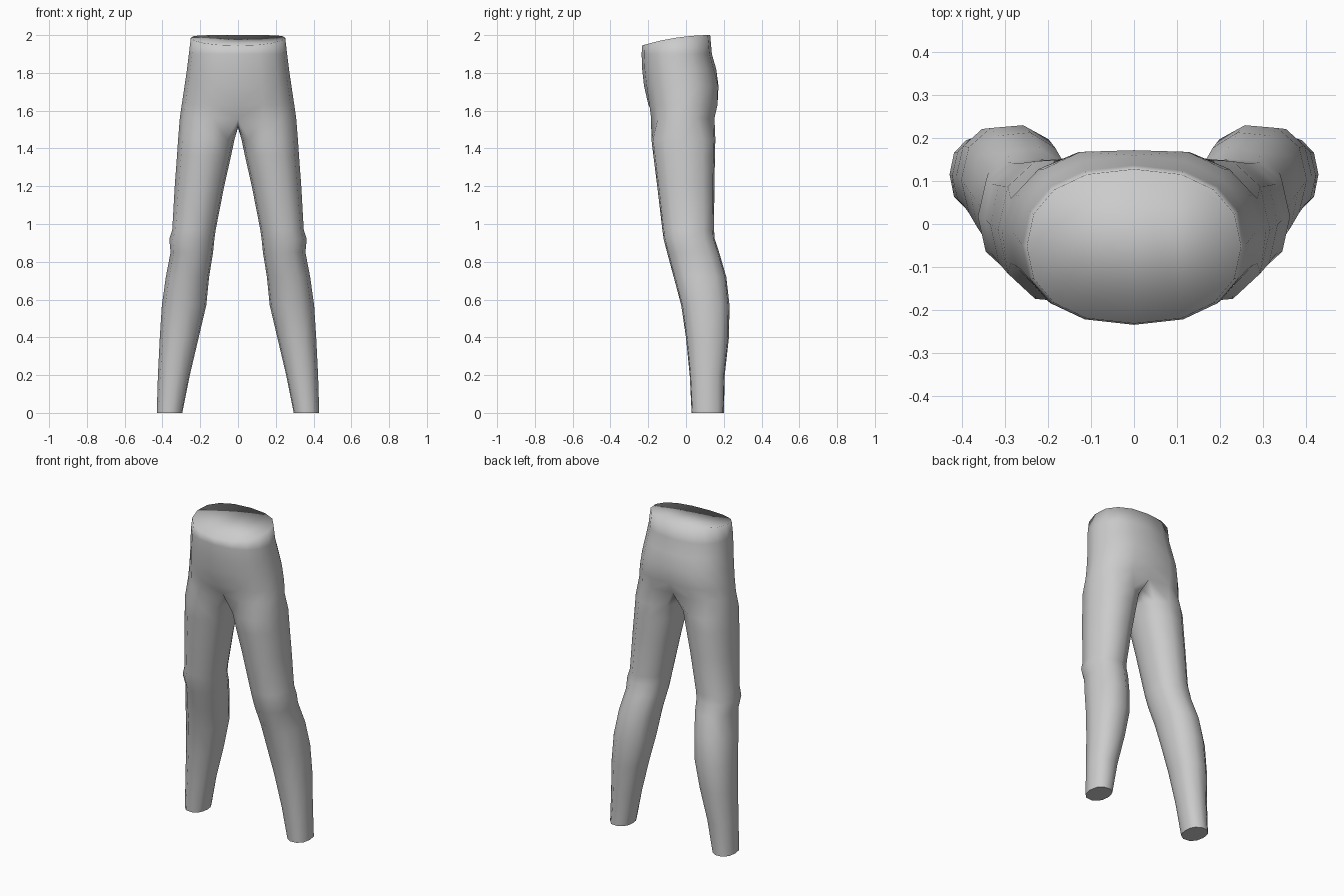
import bpy, bmesh
from math import sin, cos, radians

cube = bpy.data.objects.get("Cube")
if cube:
    bpy.data.objects.remove(cube)

grey = bpy.data.materials.new("plain grey")
grey.use_nodes = True
grey.diffuse_color = (0.6, 0.6, 0.6, 1)
grey.node_tree.nodes["Principled BSDF"].inputs["Base Color"].default_value = (0.6, 0.6, 0.6, 1)

ARC = 8     # segments around the outside, front centre to back centre
INNER = 3   # extra points on the inside of the leg


def power(v, p):
    return abs(v) ** p * (1 if v > 0 else -1)


def leg_ring(z, outer, inner, front, back):
    """Closed oval section, starting at its inner front."""
    angles = [-45 + 270 * i / ARC for i in range(ARC + 1)]
    angles += [225 + 90 * i / (INNER + 1) for i in range(1, INNER + 1)]
    cx, rx = (outer + inner) / 2, (outer - inner) / 2
    cy, ry = (front + back) / 2, (back - front) / 2 * 1.02
    return [(cx + rx * power(sin(radians(a)), 0.9), cy - ry * power(cos(radians(a)), 0.9), z)
            for a in angles]


def hip_ring(z, outer, front, back, dent_front=0, dent_back=0, rise=0):
    """Open half section from the front centre to the back centre."""
    ring = []
    cy, ry = (front + back) / 2, (back - front) / 2
    for i in range(ARC + 1):
        t = radians(180 * i / ARC)
        y = cy - ry * power(cos(t), 0.9)
        y += dent_front * (i == 0) - dent_back * (i == ARC)
        x = 0 if i in (0, ARC) else outer * sin(t) ** 0.85
        k = (y - front) / (back - front)
        ring.append((x, y, z + rise * (1 - (1 - k) ** 2)))
    return ring


# height, outer x, inner x, front y, back y
leg_sections = [
    (0.00, 0.43, 0.295, 0.03, 0.20),
    (0.20, 0.424, 0.255, 0.02, 0.205),
    (0.40, 0.414, 0.208, 0.00, 0.227),
    (0.57, 0.403, 0.168, -0.025, 0.23),
    (0.72, 0.382, 0.153, -0.065, 0.213),
    (0.85, 0.357, 0.132, -0.10, 0.175),
    (0.92, 0.364, 0.125, -0.118, 0.152),
    (0.97, 0.348, 0.118, -0.125, 0.148),
    (1.20, 0.335, 0.073, -0.152, 0.15),
    (1.36, 0.323, 0.037, -0.172, 0.153),
    (1.45, 0.317, 0.018, -0.183, 0.155),
]
leg_rings = [leg_ring(*s) for s in leg_sections]

# Where the legs meet: half hip section closed by the crotch curve
crotch = hip_ring(1.56, 0.308, -0.197, 0.163, 0.04, 0.025)
crotch += [(0, 0.07, 1.525), (0, 0.0, 1.51), (0, -0.08, 1.52)]
leg_rings.append(crotch)

hip_rings = [
    crotch[:ARC + 1],
    hip_ring(1.63, 0.298, -0.207, 0.18, 0.008, 0.015),
    hip_ring(1.73, 0.283, -0.222, 0.182, 0, 0.01),
    hip_ring(1.82, 0.27, -0.232, 0.16),
    hip_ring(1.90, 0.26, -0.235, 0.137),
    hip_ring(1.945, 0.25, -0.232, 0.128, rise=0.055),
]

bm = bmesh.new()
made = {}


def vert(p):
    # shared points are reused so the sections join up
    key = tuple(round(c, 4) for c in p)
    if key not in made:
        made[key] = bm.verts.new(p)
    return made[key]


def skin(rings, closed):
    rows = [[vert(p) for p in ring] for ring in rings]
    n = len(rows[0])
    for low, high in zip(rows, rows[1:]):
        for i in range(n if closed else n - 1):
            j = (i + 1) % n
            bm.faces.new((low[i], low[j], high[j], high[i])).smooth = True
    return rows


legs = skin(leg_rings, True)
hips = skin(hip_rings, False)

# Ankle end is flat, waist top blends smoothly into the sides
bm.faces.new(legs[0][::-1]).smooth = False
bm.faces.new(hips[-1]).smooth = True
bmesh.ops.recalc_face_normals(bm, faces=bm.faces)

mesh = bpy.data.meshes.new("trousers")
bm.to_mesh(mesh)
bm.free()
mesh.materials.append(grey)
trousers = bpy.data.objects.new("trousers", mesh)
bpy.context.collection.objects.link(trousers)

mirror = trousers.modifiers.new("mirror", 'MIRROR')
mirror.use_clip = True
mirror.merge_threshold = 0.001
